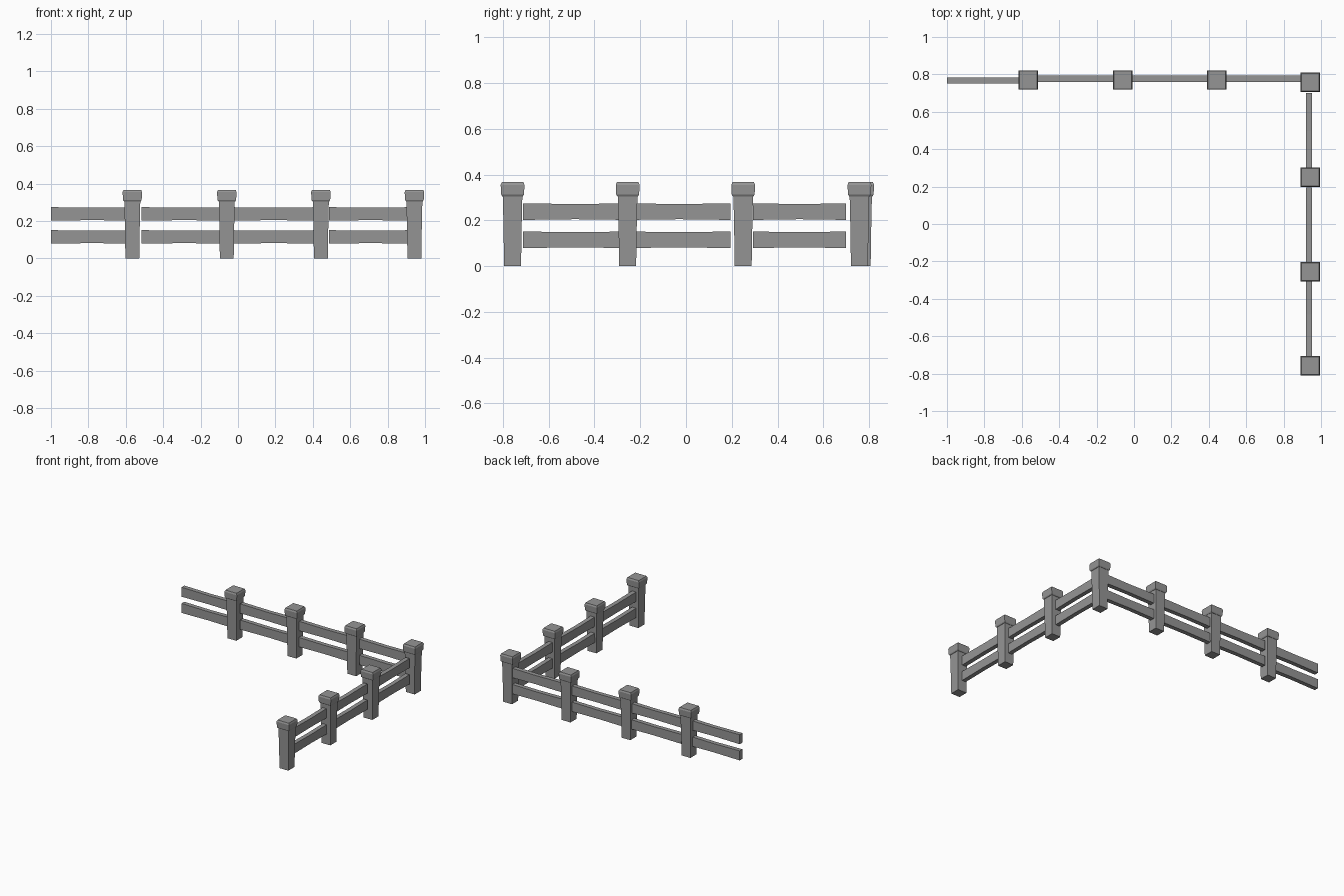
import bpy, bmesh
from mathutils import Vector

cube = bpy.data.objects.get("Cube")
if cube:
    bpy.data.objects.remove(cube, do_unlink=True)

stone = bpy.data.materials.new("grey stone")
stone.use_nodes = True
GREY = (0.3, 0.3, 0.3, 1)
stone.diffuse_color = GREY
stone.node_tree.nodes["Principled BSDF"].inputs["Base Color"].default_value = GREY


def loft(name, rings):
    """Skin a list of four-point rings and close both ends."""
    bm = bmesh.new()
    loops = [[bm.verts.new(p) for p in ring] for ring in rings]
    for a, b in zip(loops, loops[1:]):
        for i in range(4):
            j = (i + 1) % 4
            bm.faces.new((a[i], a[j], b[j], b[i]))
    bm.faces.new(loops[0])
    bm.faces.new(loops[-1])
    bmesh.ops.recalc_face_normals(bm, faces=bm.faces)
    mesh = bpy.data.meshes.new(name)
    bm.to_mesh(mesh)
    bm.free()
    mesh.materials.append(stone)
    obj = bpy.data.objects.new(name, mesh)
    bpy.context.collection.objects.link(obj)
    return obj


CORNERS = ((-1, -1), (1, -1), (1, 1), (-1, 1))


def column(name, x, y, profile):
    """Square upright made from (half width, height) pairs."""
    loft(name, [[(x + r * a, y + r * b, z) for a, b in CORNERS] for r, z in profile])


def post(name, x, y):
    column(name + "_post", x, y, [(0.037, 0), (0.04, 0.19), (0.043, 0.32)])
    column(name + "_cap", x, y, [(0.045, 0.305), (0.05, 0.313), (0.052, 0.355), (0.047, 0.367)])


def rails(name, start, end):
    """Pair of hewn rails, slightly slimmer in the middle."""
    start, end = Vector(start), Vector(end)
    side = (end - start).normalized().cross(Vector((0, 0, 1))) * 0.0165
    for level, z in (("lower", 0.115), ("upper", 0.238)):
        rings = []
        for t, half in ((0, 0.036), (0.2, 0.035), (0.5, 0.033), (0.8, 0.035), (1, 0.036)):
            c = start.lerp(end, t) + Vector((0, 0, z))
            rings.append([c + side * a + Vector((0, 0, half * b)) for a, b in CORNERS])
        loft(f"{name}_{level}_rail", rings)


# Posts along the back run, the corner and the side run
for i, x in enumerate((-0.565, -0.06, 0.443)):
    post(f"back_{i + 1}", x, 0.77)
post("corner", 0.943, 0.758)
for i, y in enumerate((0.25, -0.255, -0.758)):
    post(f"side_{i + 1}", 0.943, y)

# Back rails: open end, then bays that stop short of the post on one side
rails("open_end", (-1, 0.767, 0), (-0.56, 0.767, 0))
for i, (a, b) in enumerate(((-0.515, -0.06), (-0.06, 0.443), (0.487, 0.93))):
    rails(f"back_bay_{i + 1}", (a, 0.777, 0), (b, 0.777, 0))

# Side rails
for i, (a, b) in enumerate(((0.70, 0.292), (0.195, -0.255), (-0.255, -0.712))):
    rails(f"side_bay_{i + 1}", (0.935, a, 0), (0.935, b, 0))
